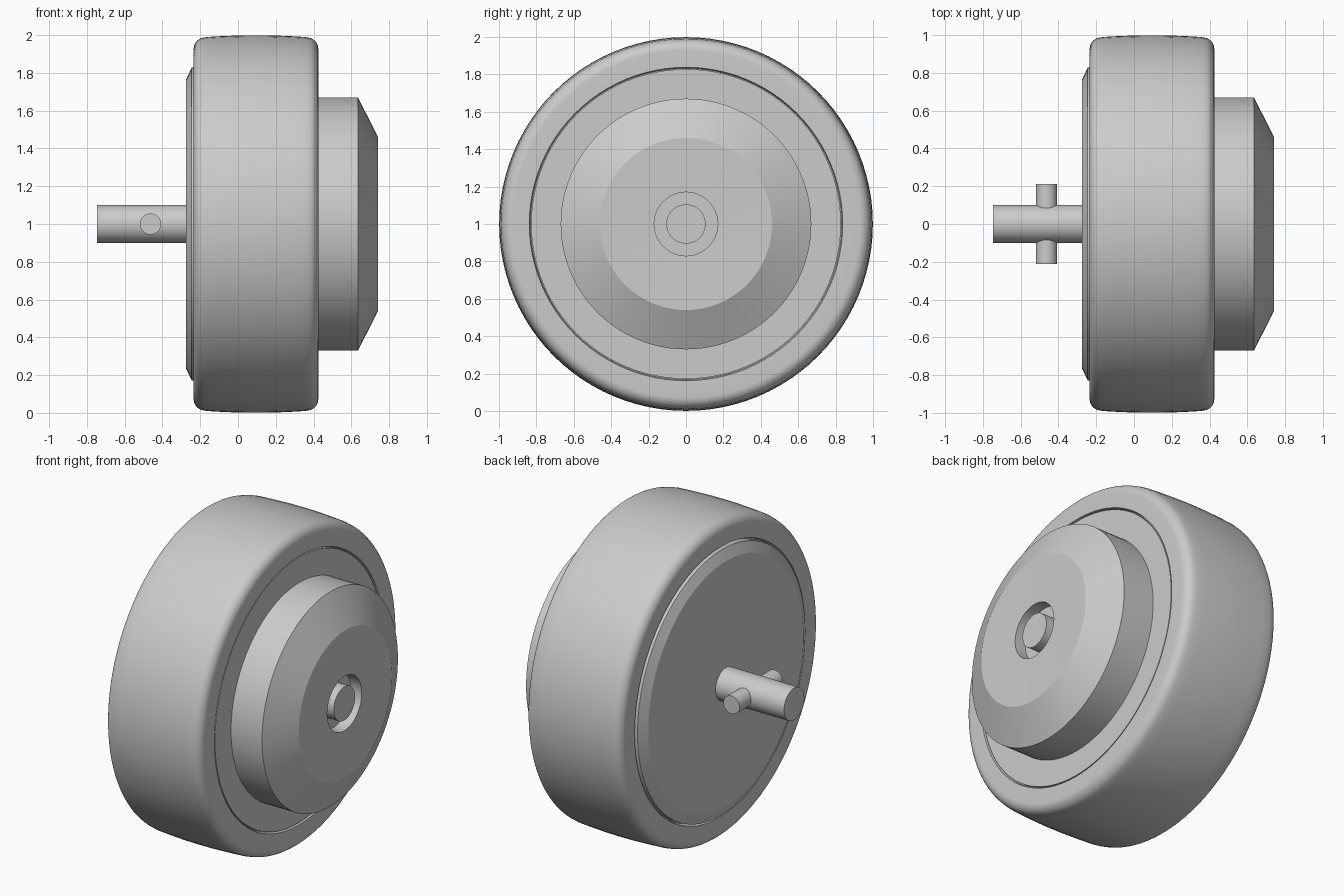
import bpy, math
from mathutils import Matrix, Vector

cube = bpy.data.objects.get("Cube")
if cube:
    bpy.data.objects.remove(cube, do_unlink=True)

grey = bpy.data.materials.new("plain grey")
grey.use_nodes = True
colour = (0.6, 0.6, 0.6, 1)
grey.diffuse_color = colour
grey.node_tree.nodes["Principled BSDF"].inputs["Base Color"].default_value = colour


def lathe(name, profile, axis="X", centre=(0, 0, 1), sides=96, closed=False):
    """Spin (position along axis, radius) points; zero radius makes a pole."""
    verts, faces, rings = [], [], []
    for a, r in profile:
        n = 1 if r == 0 else sides
        rings.append([len(verts) + i % n for i in range(sides)])
        for i in range(n):
            t = math.tau * i / sides
            verts.append(Vector((a, r * math.cos(t), r * math.sin(t))))
    pairs = list(zip(rings, rings[1:]))
    if closed:
        pairs.append((rings[-1], rings[0]))
    for p, q in pairs:
        for i in range(sides):
            j = (i + 1) % sides
            loop = list(dict.fromkeys((p[i], q[i], q[j], p[j])))
            faces.append(loop[::-1])
    mesh = bpy.data.meshes.new(name)
    mesh.from_pydata(verts, [], faces)
    if axis == "Y":
        mesh.transform(Matrix.Rotation(math.pi / 2, 4, "Z"))
    mesh.transform(Matrix.Translation(centre))
    mesh.materials.append(grey)
    obj = bpy.data.objects.new(name, mesh)
    bpy.context.collection.objects.link(obj)
    bpy.ops.object.select_all(action="DESELECT")
    obj.select_set(True)
    bpy.context.view_layer.objects.active = obj
    bpy.ops.object.shade_smooth_by_angle(angle=math.radians(25))
    return obj


def arc(cx, cr, radius, start, end, steps=8):
    """Rounded corner of a profile, angles in degrees."""
    angles = [math.radians(start + (end - start) * i / steps) for i in range(steps + 1)]
    return [(cx + radius * math.cos(t), cr + radius * math.sin(t)) for t in angles]


# Tyre: rounded shoulders and a slightly crowned tread
tread = [(0.095 + 0.26 * k / 6, 0.999 - 0.009 * (k / 6) ** 2) for k in range(-6, 7)]
tyre = [(-0.2, 0.78), (-0.2, 0.835), (-0.235, 0.842)]
tyre += arc(-0.175, 0.927, 0.06, 180, 98)
tyre += tread
tyre += arc(0.365, 0.927, 0.06, 82, 0)
tyre += [(0.425, 0.838), (0.4, 0.832), (0.4, 0.78)]
lathe("tyre", tyre, closed=True)

# Hub: chamfered back plate, stepped front drum with a bored centre
hub = [(-0.275, 0), (-0.275, 0.765), (-0.245, 0.828), (0.421, 0.828),
       (0.421, 0.67), (0.635, 0.67), (0.742, 0.46), (0.735, 0.17),
       (0.66, 0.17), (0.66, 0)]
lathe("hub", hub)

# Axle and its cross pin
lathe("axle", [(-0.747, 0), (-0.747, 0.1), (0.735, 0.105), (0.735, 0)], sides=48)
lathe("cross_pin", [(-0.213, 0), (-0.213, 0.056), (0.213, 0.056), (0.213, 0)],
      axis="Y", centre=(-0.463, 0, 1), sides=32)
